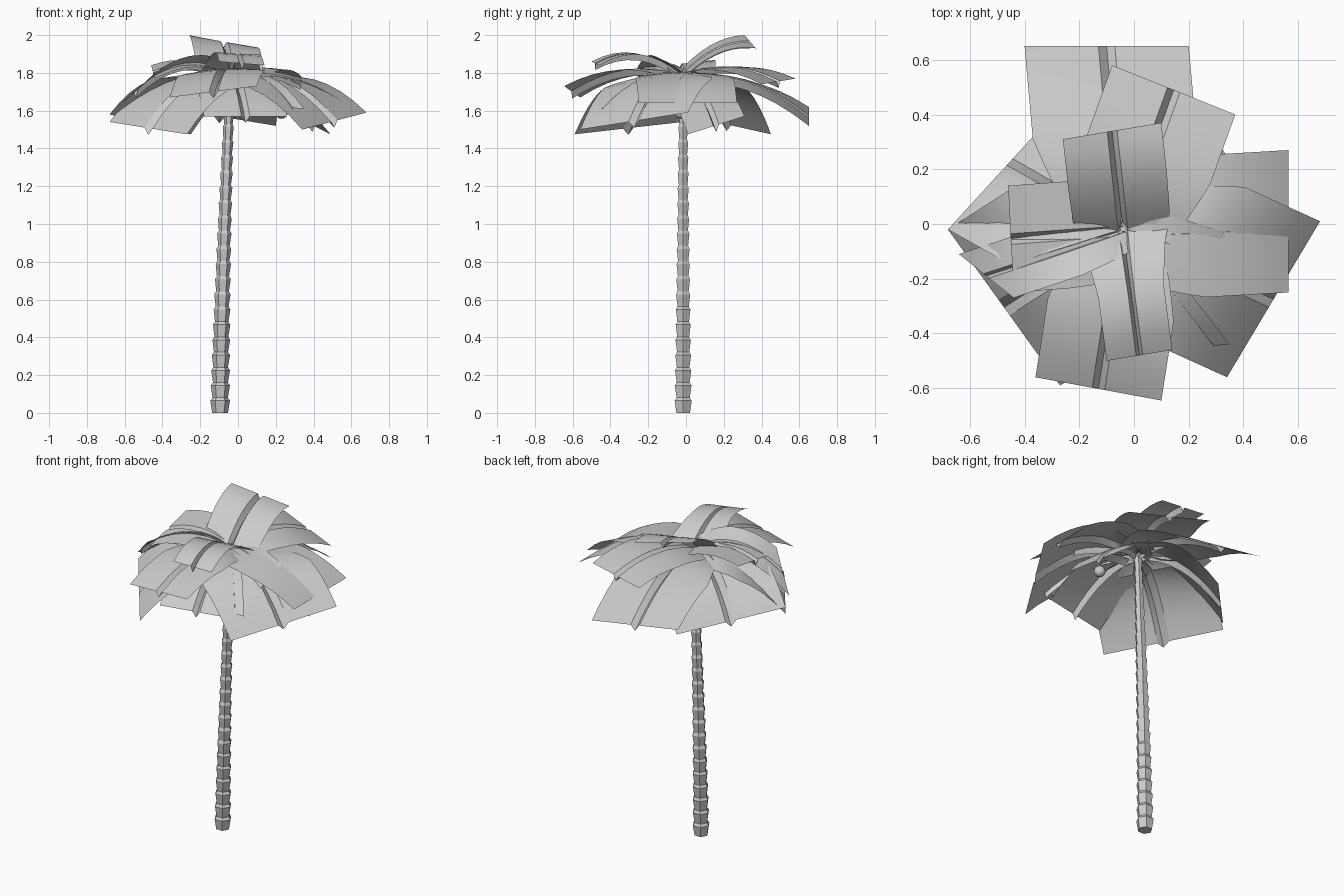
import bpy, bmesh, math
from mathutils import Vector

if "Cube" in bpy.data.objects:
    bpy.data.objects.remove(bpy.data.objects["Cube"], do_unlink=True)

grey = bpy.data.materials.new("plain_grey")
grey.use_nodes = True
COLOUR = (0.6, 0.6, 0.6, 1)
grey.diffuse_color = COLOUR
grey.node_tree.nodes["Principled BSDF"].inputs["Base Color"].default_value = COLOUR

CROWN = Vector((-0.04, -0.025, 1.79))


def finish(bm, name, smooth_angle=None):
    mesh = bpy.data.meshes.new(name)
    bm.to_mesh(mesh)
    bm.free()
    mesh.materials.append(grey)
    obj = bpy.data.objects.new(name, mesh)
    bpy.context.collection.objects.link(obj)
    if smooth_angle:
        bpy.ops.object.select_all(action="DESELECT")
        obj.select_set(True)
        bpy.context.view_layer.objects.active = obj
        bpy.ops.object.shade_smooth_by_angle(angle=math.radians(smooth_angle))
    return obj


# Trunk: stacked cups, each flaring upward, along a gentle lean
def trunk(segments=22, sides=6):
    bm = bmesh.new()
    rings = []
    step = (CROWN.z - 0.02) / segments

    def ring(z, radius):
        t = z / CROWN.z
        cx = -0.095 + 0.055 * t ** 1.4
        return [bm.verts.new((cx + radius * math.cos(k * math.tau / sides),
                              -0.015 + radius * math.sin(k * math.tau / sides), z))
                for k in range(sides)]

    for i in range(segments):
        z = i * step
        radius = 0.052 - 0.028 * i / segments
        rings.append(ring(z, radius * 0.8))
        rings.append(ring(z + step * 0.8, radius))
    rings.append(ring(CROWN.z, 0.015))
    for low, high in zip(rings, rings[1:]):
        for k in range(sides):
            n = (k + 1) % sides
            bm.faces.new((low[k], low[n], high[n], high[k]))
    bm.faces.new(rings[0][::-1])
    bm.faces.new(rings[-1])
    finish(bm, "trunk")


# Frond: an arched sheet with a V groove down its middle, given its two end corners
def frond(name, a, b, arch, base=0.5, droop=0.0, groove=0.035, rows=8):
    a, b = Vector(a), Vector(b)
    tip, half = (a + b) / 2, (b - a) / 2
    cross = ((-1, -droop), (-0.55, -droop * 0.3), (-0.1, 0), (0, -groove),
             (0.1, 0), (0.55, -droop * 0.3), (1, -droop))
    bm = bmesh.new()
    grid = []
    for i in range(rows + 1):
        t = i / rows
        spread = base + (1 - base) * min(1, t / 0.5) ** 0.6
        centre = CROWN.lerp(tip, t)
        centre.z += arch * 4 * t * (1 - t)
        row = []
        for s, dz in cross:
            fade = 1 if s == 0 else 1 - t
            p = centre + Vector((half.x * s * spread, half.y * s * spread,
                                 half.z * s * t + dz * fade))
            row.append(bm.verts.new(p))
        grid.append(row)
    for lower, upper in zip(grid, grid[1:]):
        for k in range(len(cross) - 1):
            bm.faces.new((lower[k], lower[k + 1], upper[k + 1], upper[k]))
    finish(bm, name, 30)


trunk()

# Low outer fronds
frond("frond_back", (0.2, 0.65, 1.52), (-0.4, 0.65, 1.62), 0.08, 0.4, 0.05)
frond("frond_left_front", (0.34, -0.56, 1.5), (0.68, 0.01, 1.59), 0.1, 0.4, 0.05)
frond("frond_right_front", (-0.68, -0.02, 1.54), (-0.27, -0.59, 1.475), 0.1, 0.4, 0.05)
frond("frond_right_back", (-0.25, 0.45, 1.475), (-0.68, -0.02, 1.58), 0.1, 0.4, 0.05)
frond("frond_left_back", (0.49, 0.01, 1.475), (0.3, 0.31, 1.57), 0.07, 0.4, 0.05)
frond("frond_front_low", (-0.18, -0.52, 1.57), (0.26, -0.43, 1.57), 0.07, 0.5, 0.05)

# Middle fronds
frond("frond_left", (0.565, -0.25, 1.64), (0.565, 0.27, 1.64), 0.07, 0.6, 0.03)
frond("frond_front", (-0.36, -0.56, 1.67), (0.1, -0.645, 1.73), 0.07, 0.5, 0.03)
frond("frond_back_upper", (0.37, 0.4, 1.74), (-0.08, 0.58, 1.77), 0.06, 0.6, 0.02)
frond("frond_right_lower", (-0.64, -0.11, 1.61), (-0.44, -0.27, 1.8), 0.1, 0.6)
frond("frond_front_left", (0.22, -0.45, 1.62), (0.35, -0.44, 1.61), 0.07, 0.9)
frond("frond_left_short", (0.33, -0.25, 1.71), (0.33, -0.03, 1.77), 0.03, 0.8)

# High inner fronds
frond("frond_right_upper", (-0.46, 0.14, 1.84), (-0.44, -0.25, 1.77), 0.05, 0.9)
frond("frond_front_upper", (-0.1, -0.5, 1.86), (0.14, -0.46, 1.84), 0.08, 1.4)
frond("frond_top", (0.1, 0.37, 1.93), (-0.26, 0.31, 2.0), 0.05, 0.95)

# Coconut
bm = bmesh.new()
bmesh.ops.create_uvsphere(bm, u_segments=16, v_segments=10, radius=0.033)
bmesh.ops.translate(bm, verts=bm.verts, vec=(0.23, -0.03, 1.59))
finish(bm, "coconut", 60)
